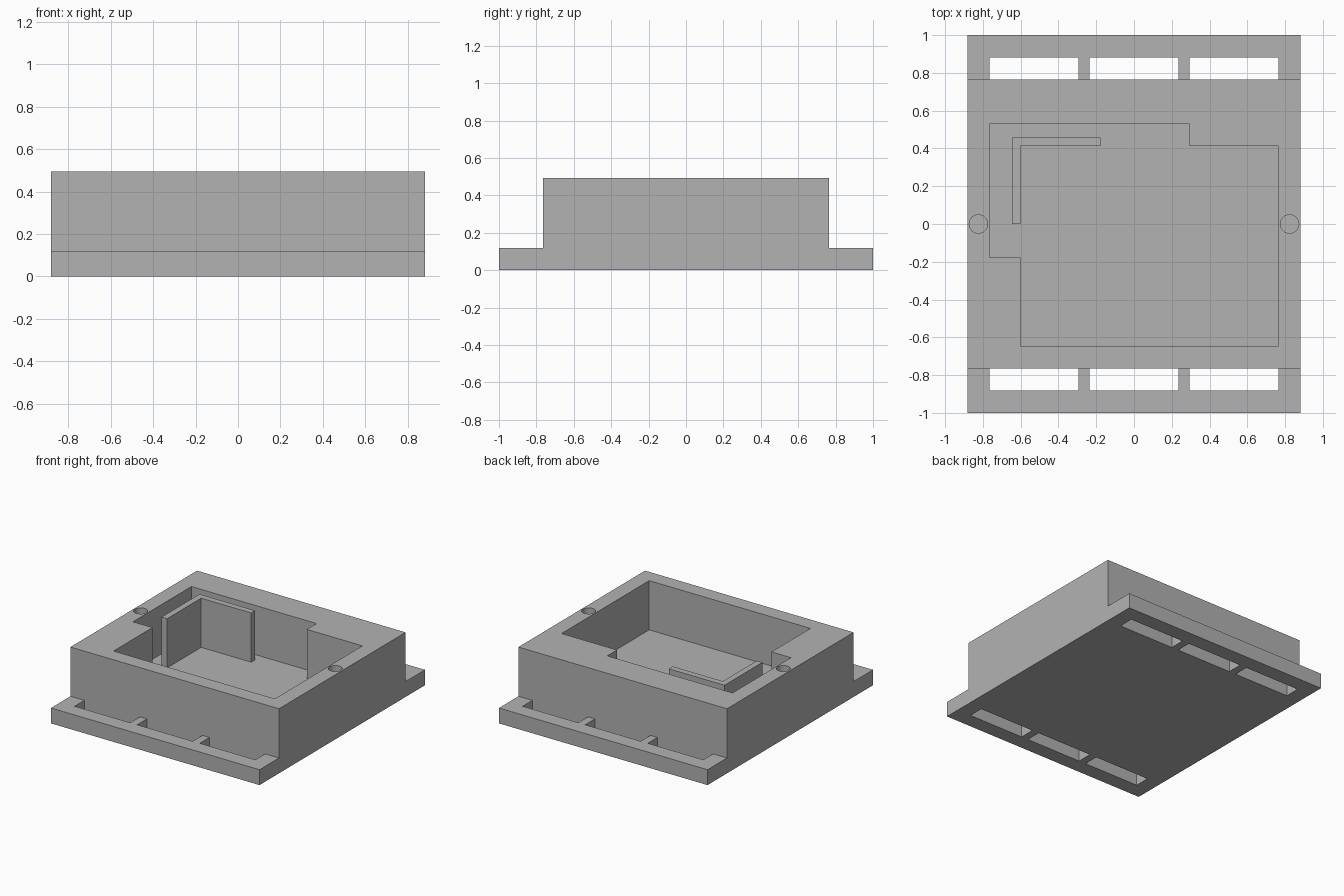
import bpy, bmesh, math
from mathutils import Vector

cube = bpy.data.objects.get("Cube")
if cube:
    bpy.data.objects.remove(cube, do_unlink=True)

U = 1 / 17                      # design module
FLOOR, TOP = 2 * U, 8.4 * U     # flange top / pocket floor, and rim height

grey = bpy.data.materials.new("plain_grey")
grey.use_nodes = True
grey.diffuse_color = (0.448, 0.448, 0.448, 1)
grey.node_tree.nodes["Principled BSDF"].inputs["Base Color"].default_value = grey.diffuse_color


def prism(name, points, offset):
    """Extrude a flat outline of 3D points along an offset."""
    bm = bmesh.new()
    face = bm.faces.new([bm.verts.new(p) for p in points])
    new = bmesh.ops.extrude_face_region(bm, geom=[face])["geom"]
    verts = [g for g in new if isinstance(g, bmesh.types.BMVert)]
    bmesh.ops.translate(bm, verts=verts, vec=Vector(offset))
    bmesh.ops.recalc_face_normals(bm, faces=bm.faces)
    mesh = bpy.data.meshes.new(name)
    bm.to_mesh(mesh)
    bm.free()
    mesh.materials.append(grey)
    obj = bpy.data.objects.new(name, mesh)
    bpy.context.collection.objects.link(obj)
    return obj


def upright(name, outline, z0, z1):
    """Vertical prism from an x, y outline in modules."""
    return prism(name, [(x * U, y * U, z0) for x, y in outline], (0, 0, z1 - z0))


def cut(target, cutter):
    mod = target.modifiers.new("cut", 'BOOLEAN')
    mod.operation, mod.solver, mod.object = 'DIFFERENCE', 'EXACT', cutter
    bpy.context.view_layer.objects.active = target
    bpy.ops.object.modifier_apply(modifier=mod.name)
    bpy.data.objects.remove(cutter, do_unlink=True)


# Housing: block with a mounting flange at front and back
profile = [(-17, 0), (17, 0), (17, FLOOR), (13, FLOOR),
           (13, TOP), (-13, TOP), (-13, FLOOR), (-17, FLOOR)]
housing = prism("housing", [(-15 * U, y * U, z) for y, z in profile], (30 * U, 0, 0))

# Stepped pocket
pocket = [(-13, 9), (5, 9), (5, 7), (13, 7), (13, -11), (-10.2, -11), (-10.2, -3), (-13, -3)]
cut(housing, upright("pocket_cutter", pocket, FLOOR, TOP + 0.1))

# Strap slots through both flanges
for side in (-1, 1):
    for x0, x1 in ((-13, -5), (-4, 4), (5, 13)):
        slot = [(x0, 13 * side), (x1, 13 * side), (x1, 15 * side), (x0, 15 * side)]
        cut(housing, upright("slot_cutter", slot, -0.1, FLOOR + 0.1))

# Screw holes in the side rims
for side in (-1, 1):
    circle = [(14 * side + 0.83 * math.cos(a * math.tau / 32), 0.83 * math.sin(a * math.tau / 32))
              for a in range(32)]
    cut(housing, upright("hole_cutter", circle, FLOOR, TOP + 0.1))

# L-shaped partition standing in the pocket
wall = [(-11, 0), (-10.2, 0), (-10.2, 7), (-3, 7), (-3, 7.8), (-11, 7.8)]
partition = upright("partition_wall", wall, FLOOR - 0.01, TOP)

# Smooth hole walls, keep every corner sharp
for obj in (housing, partition):
    bpy.ops.object.select_all(action='DESELECT')
    obj.select_set(True)
    bpy.context.view_layer.objects.active = obj
    bpy.ops.object.shade_smooth_by_angle(angle=math.radians(30))
